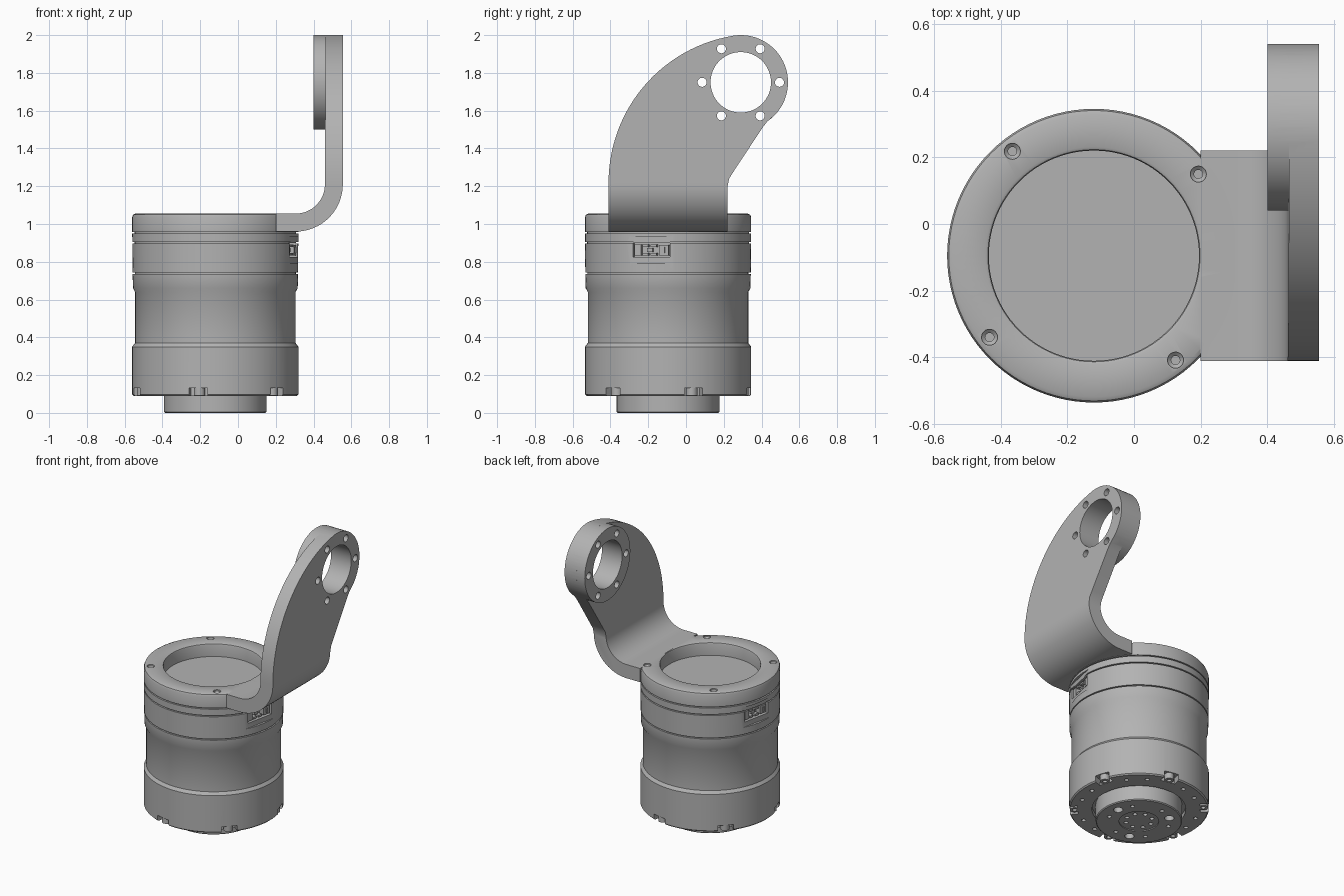
import bpy, bmesh, math
from mathutils import Vector, Matrix

if "Cube" in bpy.data.objects:
    bpy.data.objects.remove(bpy.data.objects["Cube"])

GREY = (0.45, 0.45, 0.45, 1)
metal = bpy.data.materials.new("satin_grey")
metal.use_nodes = True
metal.diffuse_color = GREY
metal.node_tree.nodes["Principled BSDF"].inputs["Base Color"].default_value = GREY

AXIS = Vector((-0.12, -0.095, 0))   # motor axis
TURN = math.radians(-12)            # motor is clocked slightly round its axis


def finish(name, bm):
    bmesh.ops.recalc_face_normals(bm, faces=bm.faces)
    mesh = bpy.data.meshes.new(name)
    bm.to_mesh(mesh)
    bm.free()
    mesh.materials.append(metal)
    obj = bpy.data.objects.new(name, mesh)
    bpy.context.collection.objects.link(obj)
    return obj


def add_lathe(bm, profile, at, steps=24):
    """Revolve (radius, z) points about a vertical axis; open ends meet the axis."""
    part = bmesh.new()
    verts = [part.verts.new((r, 0, z)) for r, z in profile]
    edges = [part.edges.new(p) for p in zip(verts, verts[1:])]
    if profile[0][0] > 0:
        edges.append(part.edges.new((verts[-1], verts[0])))
    bmesh.ops.spin(part, geom=verts + edges, cent=(0, 0, 0), axis=(0, 0, 1),
                   angle=math.tau, steps=steps, use_duplicate=False)
    bmesh.ops.remove_doubles(part, verts=part.verts, dist=0.0001)
    bmesh.ops.translate(part, verts=part.verts, vec=at)
    bmesh.ops.recalc_face_normals(part, faces=part.faces)
    temp = bpy.data.meshes.new("temp")
    part.to_mesh(temp)
    part.free()
    bm.from_mesh(temp)
    bpy.data.meshes.remove(temp)


def lathe(name, profile, at=AXIS, steps=96):
    bm = bmesh.new()
    add_lathe(bm, profile, at, steps)
    return finish(name, bm)


def add_pin(bm, at, radius, z0, z1, steps=24):
    add_lathe(bm, [(0, z0), (radius, z0), (radius, z1), (0, z1)], at, steps)


def add_box(bm, angle, radius, side, z, size):
    """Box set at a radius from the motor axis, sized (radial, tangent, height)."""
    m = (Matrix.Translation(AXIS) @ Matrix.Rotation(angle, 4, "Z")
         @ Matrix.Translation((radius, side, z)) @ Matrix.Diagonal((*size, 1)))
    bmesh.ops.create_cube(bm, size=1, matrix=m)


def prism(name, points, depth):
    bm = bmesh.new()
    face = bm.faces.new([bm.verts.new(p) for p in points])
    new = bmesh.ops.extrude_face_region(bm, geom=[face])["geom"]
    bmesh.ops.translate(bm, vec=depth,
                        verts=[v for v in new if isinstance(v, bmesh.types.BMVert)])
    return finish(name, bm)


def combine(obj, other, operation):
    mod = obj.modifiers.new("cut", "BOOLEAN")
    mod.operation, mod.object, mod.solver = operation, other, "EXACT"
    bpy.context.view_layer.objects.active = obj
    bpy.ops.object.modifier_apply(modifier=mod.name)
    bpy.data.objects.remove(other)


def arc(cx, cz, r, a0, a1, n):
    angles = [math.radians(a0 + (a1 - a0) * i / n) for i in range(n + 1)]
    return [(cx + r * math.cos(a), cz + r * math.sin(a)) for a in angles]


def around(count, radius, start=0.0, centre=AXIS):
    for i in range(count):
        a = TURN + math.radians(start) + math.tau * i / count
        yield a, centre + Vector((radius * math.cos(a), radius * math.sin(a), 0))


# Motor housing, with its waist and seam grooves
def seam(z, r=0.44, w=0.004):
    return [(r, z - w), (r - 0.012, z - w), (r - 0.012, z + w), (r, z + w)]


housing = lathe("motor_housing", [
    (0, 0.08), (0.272, 0.08), (0.272, 0.12), (0.295, 0.12), (0.295, 0.09),
    (0.432, 0.09), (0.44, 0.098), (0.44, 0.35), (0.425, 0.37), (0.425, 0.64),
    (0.436, 0.66), *seam(0.738, 0.438), *seam(0.902), *seam(0.954),
    (0.44, 0.965), (0, 0.965)])

# Rim notches and bottom flange holes
bm = bmesh.new()
for a, p in around(6, 0, 30):
    add_box(bm, a, 0.43, 0, 0.10, (0.09, 0.1, 0.064))
for start in (50, 70):
    for a, p in around(6, 0.375, start):
        add_pin(bm, p, 0.014, 0.05, 0.13, 16)
# Connector recesses on two opposite sides: flat panel, then pocket
for a, p in around(2, 0):
    add_box(bm, a, 0.474, 0, 0.86, (0.1, 0.5, 0.14))
combine(housing, finish("housing_cutter", bm), "DIFFERENCE")
bm = bmesh.new()
for a, p in around(2, 0):
    add_box(bm, a, 0.43, 0, 0.862, (0.10, 0.2, 0.075))
combine(housing, finish("pocket_cutter", bm), "DIFFERENCE")

# Sockets and pins inside the connector pockets
bm = bmesh.new()
for a, p in around(2, 0):
    add_box(bm, a, 0.395, -0.075, 0.862, (0.045, 0.035, 0.06))
    for side in (-0.035, 0.01):
        for z in (0.84, 0.884):
            add_box(bm, a, 0.395, side, z, (0.045, 0.03, 0.014))
    add_box(bm, a, 0.39, -0.012, 0.862, (0.03, 0.03, 0.02))
    add_box(bm, a, 0.395, 0.065, 0.862, (0.045, 0.05, 0.055))
    add_box(bm, a, 0.415, 0.065, 0.862, (0.02, 0.012, 0.03))
connectors = finish("connector_sockets", bm)

# Screw heads standing in the rim notches
bm = bmesh.new()
for a, p in around(6, 0.405, 30):
    add_lathe(bm, [(0, 0.11), (0.014, 0.11), (0.014, 0.092), (0.03, 0.092),
                   (0.03, 0.135), (0, 0.135)], p)
rim_screws = finish("rim_screws", bm)

# Output hub with its bolt circles
hub = lathe("output_hub", [(0, 0.006), (0.125, 0.006), (0.125, 0), (0.266, 0),
                           (0.272, 0.006), (0.272, 0.1), (0, 0.1)])
bm = bmesh.new()
for count, ring, radius, start in ((8, 0.085, 0.014, 0), (3, 0.195, 0.03, 20),
                                   (6, 0.195, 0.014, 50)):
    for a, p in around(count, ring, start):
        add_pin(bm, p, radius, -0.02, 0.04, 16)
combine(hub, finish("hub_cutter", bm), "DIFFERENCE")

# Bracket: an L-shaped bent strip trimmed to the swept arm outline
bend_out = arc(0.305, 1.21, 0.25, -90, 0, 16)
bend_in = arc(0.305, 1.21, 0.155, 0, -90, 16)
strip = [(0.2, 0.96), *bend_out, (0.555, 2.1), (0.465, 2.1), *bend_in, (0.2, 1.055)]
arm = prism("mounting_bracket", [(x, -0.6, z) for x, z in strip], (0, 1.3, 0))
outline = [(-0.41, 0.9), *arc(0.377, 1.22, 0.787, 180, 99.4, 28),
           *arc(0.29, 1.75, 0.25, 97, -44, 40), (0.43, 1.542), (0.405, 1.51),
           (0.25, 1.275), (0.228, 1.24), (0.22, 1.2), (0.22, 0.9)]
combine(arm, prism("arm_outline", [(0.1, y, z) for y, z in outline], (0.6, 0, 0)),
        "INTERSECT")

# Clamping ring on top of the motor
combine(arm, lathe("clamp_ring", [
    (0.315, 0.958), (0.44, 0.958), (0.44, 1.037), (0.435, 1.049), (0.423, 1.055),
    (0.326, 1.055), (0.318, 1.051), (0.315, 1.043)]), "UNION")

# Thick eye at the end of the arm
eye = arc(0.29, 1.75, 0.25, 0, 355, 71)
combine(arm, prism("eye_boss", [(0.40, y, z) for y, z in eye], (0.1, 0, 0)), "UNION")


def drill(y, z, r, n):
    hole = arc(y, z, r, 0, 360 - 360 / n, n - 1)
    combine(arm, prism("drill", [(0.3, u, v) for u, v in hole], (0.4, 0, 0)), "DIFFERENCE")


drill(0.29, 1.75, 0.16, 64)
for y, z in arc(0.29, 1.75, 0.205, 0, 300, 5):
    drill(y, z, 0.024, 20)

# Counterbored screw holes in the clamping ring
bm = bmesh.new()
for a, p in around(4, 0.397, 50):
    add_lathe(bm, [(0, 1.0), (0.013, 1.0), (0.013, 1.035), (0.024, 1.045),
                   (0.024, 1.08), (0, 1.08)], p)
combine(arm, finish("counterbores", bm), "DIFFERENCE")

# Smooth curved walls, keep machined edges crisp
bpy.ops.object.select_all(action="DESELECT")
for obj in (housing, connectors, rim_screws, hub, arm):
    obj.select_set(True)
bpy.context.view_layer.objects.active = arm
bpy.ops.object.shade_smooth_by_angle(angle=math.radians(30))
